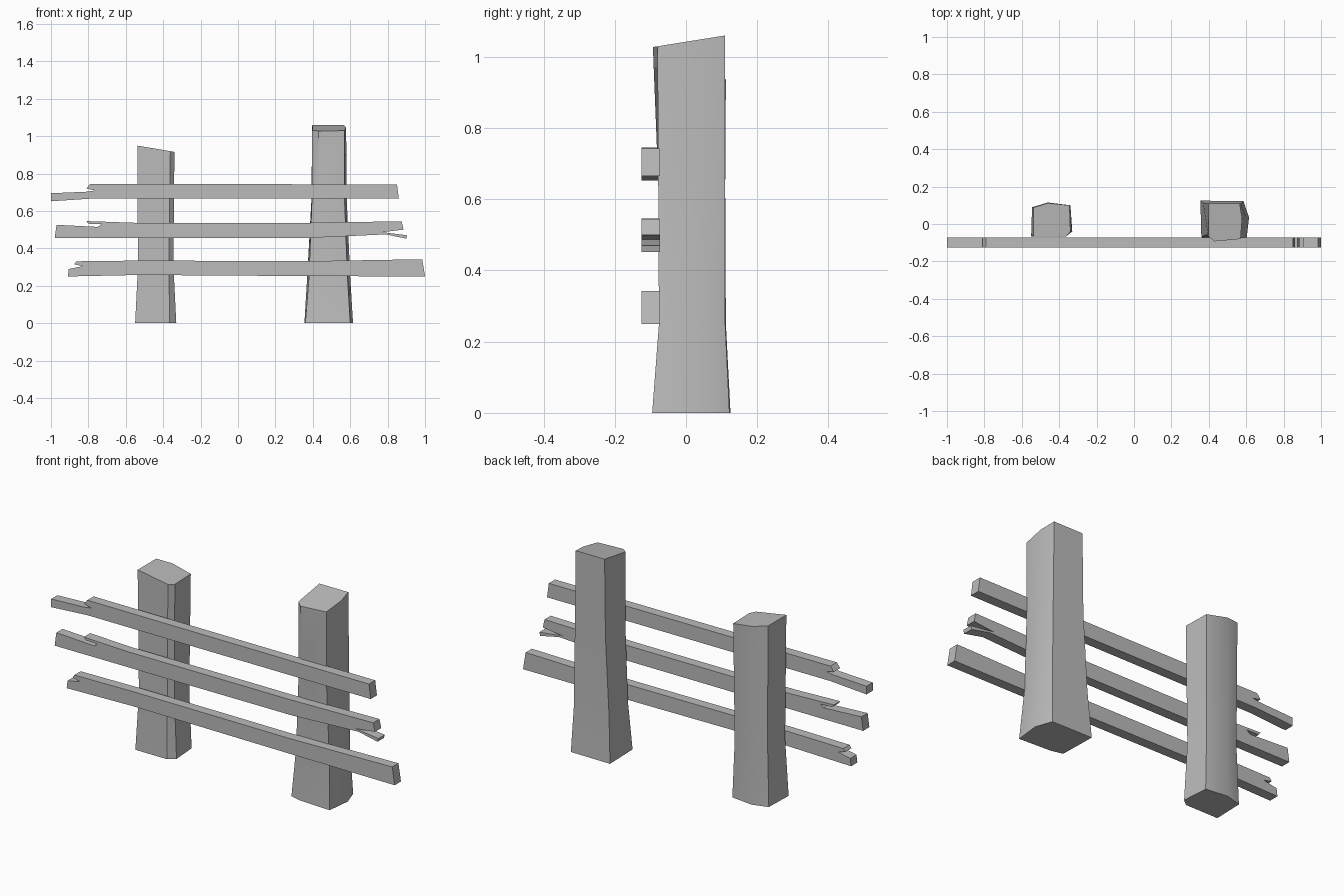
import bpy
import bmesh
import math

cube = bpy.data.objects.get("Cube")
if cube:
    bpy.data.objects.remove(cube, do_unlink=True)

# Single weathered grey
grey = bpy.data.materials.new("weathered_grey")
grey.use_nodes = True
colour = (0.5, 0.5, 0.5, 1)
grey.diffuse_color = colour
grey.node_tree.nodes["Principled BSDF"].inputs["Base Color"].default_value = colour


def finish(name, bm):
    bmesh.ops.recalc_face_normals(bm, faces=bm.faces)
    mesh = bpy.data.meshes.new(name)
    bm.to_mesh(mesh)
    bm.free()
    mesh.materials.append(grey)
    obj = bpy.data.objects.new(name, mesh)
    bpy.context.collection.objects.link(obj)
    bpy.ops.object.select_all(action="DESELECT")
    obj.select_set(True)
    bpy.context.view_layer.objects.active = obj
    bpy.ops.object.shade_smooth_by_angle(angle=math.radians(30))


def post(name, rings, height):
    """Loft matching outlines (z, points); z None means the slanted top."""
    bm = bmesh.new()
    loops = [[bm.verts.new((x, y, height(x, y) if z is None else z))
              for x, y in points] for z, points in rings]
    n = len(loops[0])
    for low, high in zip(loops, loops[1:]):
        for i in range(n):
            j = (i + 1) % n
            bm.faces.new((low[i], low[j], high[j], high[i]))
    bm.faces.new(loops[0])
    bm.faces.new(loops[-1])
    finish(name, bm)


def plank(name, outline, front=-0.125, back=-0.073):
    """Extrude a splintered front outline through the board thickness."""
    bm = bmesh.new()
    face = bm.faces.new([bm.verts.new((x, front, z)) for x, z in outline])
    result = bmesh.ops.extrude_face_region(bm, geom=[face])
    for v in result["geom"]:
        if isinstance(v, bmesh.types.BMVert):
            v.co.y = back
    finish(name, bm)


# Posts, flared at the foot and cut at a slant
post("short_post", [
    (0, [(-.55, -.068), (-.365, -.068), (-.33, -.04), (-.34, .1), (-.46, .115), (-.545, .09)]),
    (.3, [(-.535, -.06), (-.37, -.06), (-.345, -.035), (-.35, .095), (-.46, .108), (-.535, .085)]),
    (None, [(-.538, -.066), (-.362, -.066), (-.34, -.04), (-.345, .1), (-.46, .112), (-.538, .088)]),
], lambda x, y: .95 - .17 * (x + .54))

post("tall_post", [
    (0, [(.36, -.07), (.42, -.085), (.6, -.095), (.615, .035), (.585, .122), (.355, .125)]),
    (.25, [(.38, -.06), (.42, -.072), (.585, -.076), (.6, .035), (.575, .11), (.37, .112)]),
    (.65, [(.395, -.06), (.425, -.078), (.57, -.078), (.582, .03), (.57, .11), (.392, .11)]),
    (None, [(.397, -.065), (.43, -.093), (.57, -.08), (.578, .03), (.565, .11), (.397, .11)]),
], lambda x, y: 1.06 + .16 * (y - .11))

# Rails with splintered ends
plank("top_rail", [
    (-1, .652), (-.79, .666), (.86, .666), (.85, .742), (-.79, .745),
    (-.81, .72), (-.765, .71), (-.81, .703), (-1, .695)])
plank("middle_rail", [
    (-.98, .455), (.4, .457), (.79, .475), (.9, .452), (.905, .47), (.77, .487),
    (.885, .5), (.875, .545), (.38, .537), (-.55, .537), (-.81, .546),
    (-.8, .532), (-.73, .53), (-.75, .515), (-.97, .526)])
plank("bottom_rail", [
    (-.91, .25), (-.53, .258), (.38, .252), (1, .25), (.985, .342), (.38, .332),
    (-.53, .335), (-.865, .331), (-.875, .315), (-.83, .305), (-.905, .29)])
